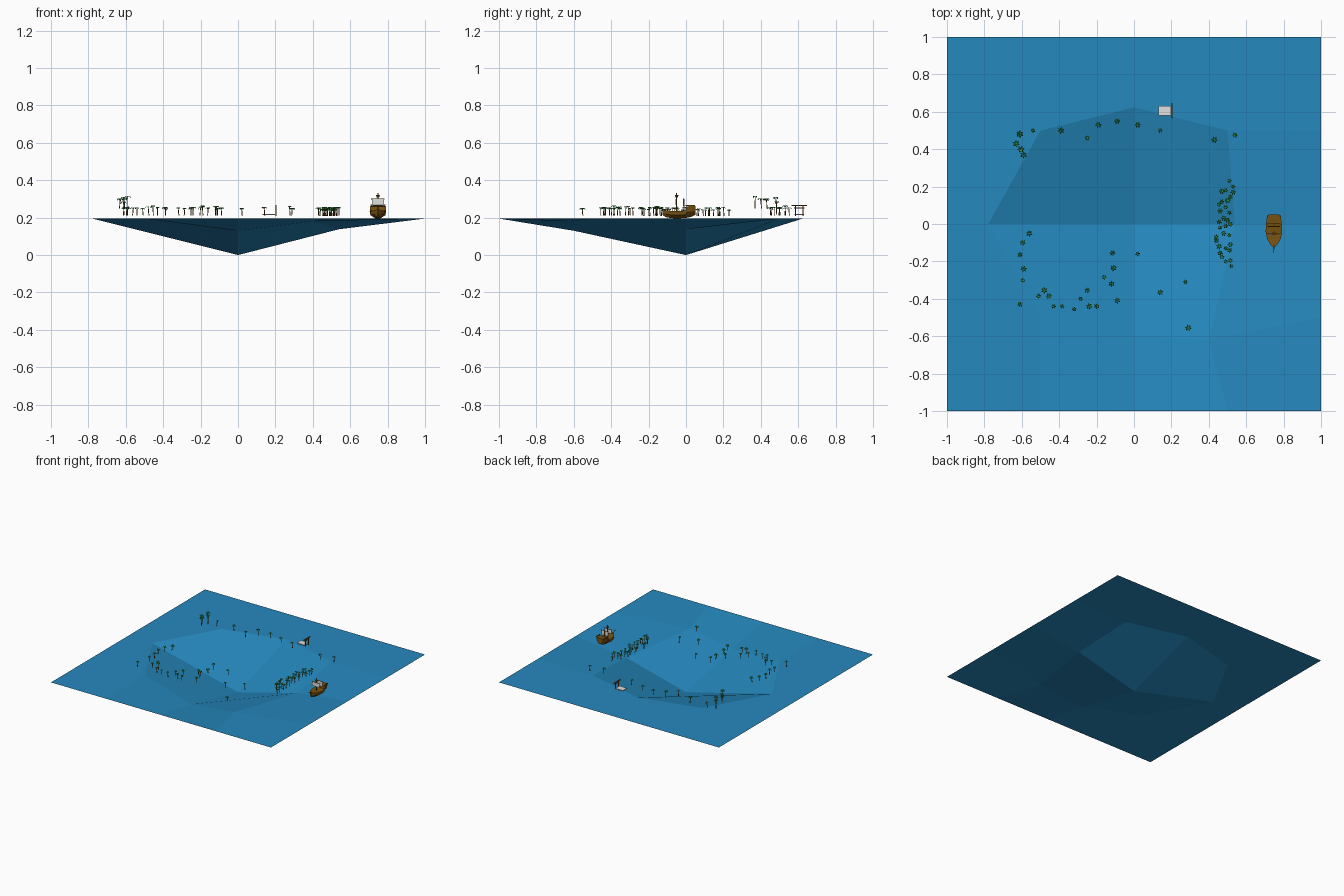
import bpy, bmesh, math, random
from mathutils import Vector, Matrix

if "Cube" in bpy.data.objects:
    bpy.data.objects.remove(bpy.data.objects["Cube"])

random.seed(4)
SEA = 0.195


def material(name, rgb):
    m = bpy.data.materials.new(name)
    m.diffuse_color = (*rgb, 1)
    m.use_nodes = True
    m.node_tree.nodes["Principled BSDF"].inputs["Base Color"].default_value = m.diffuse_color
    return m


BLUE = material("sea_blue", (0.019, 0.25, 0.52))
WOOD = material("ship_wood", (0.19, 0.085, 0.006))
BARK = material("palm_bark", (0.15, 0.06, 0.008))
GREEN = material("leaf_green", (0.03, 0.30, 0.06))
WHITE = material("sail_white", (0.75, 0.75, 0.75))


def finish(name, bm, *mats):
    me = bpy.data.meshes.new(name)
    bm.to_mesh(me)
    bm.free()
    ob = bpy.data.objects.new(name, me)
    for m in mats:
        me.materials.append(m)
    bpy.context.collection.objects.link(ob)
    return ob


def add_box(bm, c, s):
    bmesh.ops.create_cube(bm, size=1, matrix=Matrix.Translation(c) @ Matrix.Diagonal((*s, 1)))


def add_rod(bm, a, b, r1, r2, sides=6):
    a, b = Vector(a), Vector(b)
    d = b - a
    rot = d.to_track_quat('Z', 'Y').to_matrix().to_4x4()
    return bmesh.ops.create_cone(bm, cap_ends=True, segments=sides, radius1=r1, radius2=r2, depth=d.length,
                                 matrix=Matrix.Translation((a + b) / 2) @ rot)


# Sea: a coarse 4 x 4 grid with its inner points pulled into a bowl
inner = {(1, 1): (-0.5, -0.5, SEA), (2, 1): (0, -0.6, 0.13), (3, 1): (0.4, -0.62, 0.18),
         (1, 2): (-0.78, 0, SEA), (2, 2): (0, 0, 0), (3, 2): (0.54, 0, 0.138),
         (1, 3): (-0.5, 0.5, SEA), (2, 3): (0, 0.625, SEA), (3, 3): (0.5, 0.5, SEA)}
bm = bmesh.new()
grid = {(i, j): bm.verts.new(inner.get((i, j), (i / 2 - 1, j / 2 - 1, SEA))) for j in range(5) for i in range(5)}
for i in range(4):
    for j in range(4):
        bm.faces.new([grid[i, j], grid[i + 1, j], grid[i + 1, j + 1], grid[i, j + 1]])
finish("sea_surface", bm, BLUE)


# Palm trees: thin leaning trunk with drooping two-piece fronds
def palm(x, y, base, height, radius):
    bm = bmesh.new()
    top = Vector((x, y, base + height))
    lean = Vector((random.uniform(-.004, .004), random.uniform(-.004, .004), 0))
    add_rod(bm, Vector((x, y, base)) + lean, top, 0.0028, 0.0018, 5)
    trunk = set(bm.faces)
    turn = random.uniform(0, 6)
    for k in range(6):
        a = turn + k * math.tau / 6
        out = Vector((math.cos(a), math.sin(a), 0))
        side = Vector((-math.sin(a), math.cos(a), 0)) * radius * 0.27
        mid = top + out * radius * 0.6 + Vector((0, 0, radius * 0.15))
        c, l, r, t = [bm.verts.new(p) for p in (top, mid + side, mid - side,
                                                top + out * radius - Vector((0, 0, radius * 0.45)))]
        bm.faces.new((c, r, l))
        bm.faces.new((l, r, t))
    for f in bm.faces:
        f.material_index = 0 if f in trunk else 1
    finish("palm_tree", bm, BARK, GREEN)


shore = [(-.54, .50), (-.39, .50), (-.25, .46), (-.19, .53), (-.09, .55), (.02, .53), (.14, .50), (.43, .45),
         (.54, .475), (-.56, -.05), (-.595, -.10), (-.61, -.165), (-.59, -.24), (-.595, -.30), (-.61, -.43),
         (-.48, -.355), (-.51, -.385), (-.455, -.385), (-.43, -.44), (-.385, -.44), (-.32, -.455), (-.285, -.40),
         (-.25, -.355), (-.24, -.44), (-.2, -.44), (-.12, -.32), (-.16, -.285), (-.11, -.235), (-.115, -.155),
         (.02, -.16), (-.09, -.41), (.14, -.365), (.275, -.31), (.29, -.555)]
grove = [(.51, .23), (.53, .20), (.49, .18), (.47, .175), (.53, .17), (.515, .145), (.47, .12), (.50, .125),
         (.455, .105), (.49, .09), (.46, .07), (.51, .06), (.48, .03), (.50, .02), (.455, .01), (.46, -.02),
         (.515, .0), (.49, -.01), (.44, -.07), (.48, -.05), (.51, -.06), (.44, -.09), (.515, -.11), (.455, -.12),
         (.49, -.13), (.46, -.155), (.51, -.14), (.47, -.175), (.49, -.20), (.515, -.195), (.52, -.225)]
hill = [(-.61, .48), (-.63, .43), (-.59, .37), (-.605, .40)]
for x, y in shore:
    palm(x, y, 0.212, random.uniform(0.036, 0.05), random.uniform(0.013, 0.019))
for x, y in grove:
    palm(x, y, 0.21, random.uniform(0.03, 0.045), random.uniform(0.012, 0.017))
for x, y in hill:
    palm(x, y, 0.25, random.uniform(0.045, 0.065), 0.02)
palm(-.612, .485, 0.213, 0.07, 0.017)

# Gate with a pale landing pad beside it
bm = bmesh.new()
add_box(bm, (.165, .605, .217), (.066, .052, .006))
finish("landing_pad", bm, WHITE)
bm = bmesh.new()
for y in (.585, .625):
    add_rod(bm, (.203, y, .21), (.203, y, .265), .003, .003)
add_box(bm, (.203, .605, .265), (.007, .084, .006))
add_box(bm, (.203, .605, .252), (.004, .056, .004))
finish("gate", bm, WOOD)

# Ship hull: five-point sections lofted from stern to bow
CX = 0.748
sections = [(.05, .030, .215, .262), (.03, .038, .205, .262), (.0, .042, .198, .260), (-.001, .042, .198, .238),
            (-.04, .044, .196, .235), (-.08, .036, .197, .236), (-.11, .018, .203, .240), (-.125, .003, .215, .245)]
bm = bmesh.new()
rings = []
for y, w, keel, deck in sections:
    mid = keel + (deck - keel) * 0.45
    rings.append([bm.verts.new((CX + dx, y, z)) for dx, z in
                  ((w, deck), (w * .92, mid), (w * .3, keel), (-w * .3, keel), (-w * .92, mid), (-w, deck))])
for a, b in zip(rings, rings[1:]):
    for k in range(6):
        bm.faces.new((a[k], a[(k + 1) % 6], b[(k + 1) % 6], b[k]))
bm.faces.new(rings[0])
bm.faces.new(rings[-1])
bmesh.ops.recalc_face_normals(bm, faces=bm.faces)
finish("ship_hull", bm, WOOD)

# Mast, crow's nest, yards, stern rail and bowsprit
bm = bmesh.new()
add_rod(bm, (CX, -.05, .23), (CX, -.05, .332), .0035, .0025)
add_rod(bm, (CX, -.05, .308), (CX, -.05, .320), .006, .010, 8)
add_rod(bm, (CX, -.01, .25), (CX, -.01, .30), .003, .002)
for y, z, w in ((-.053, .30, .072), (-.053, .268, .08), (-.013, .30, .066)):
    add_rod(bm, (CX - w / 2, y, z), (CX + w / 2, y, z), .002, .002)
add_rod(bm, (CX, -.11, .24), (CX, -.155, .256), .003, .0015)
for s in (-1, 1):
    add_box(bm, (CX + s * .036, .022, .265), (.004, .05, .006))
finish("ship_rigging", bm, WOOD)

# Sails
bm = bmesh.new()
add_box(bm, (CX, -.057, .284), (.064, .004, .032))
add_box(bm, (CX, -.015, .280), (.06, .004, .038))
finish("ship_sails", bm, WHITE)
